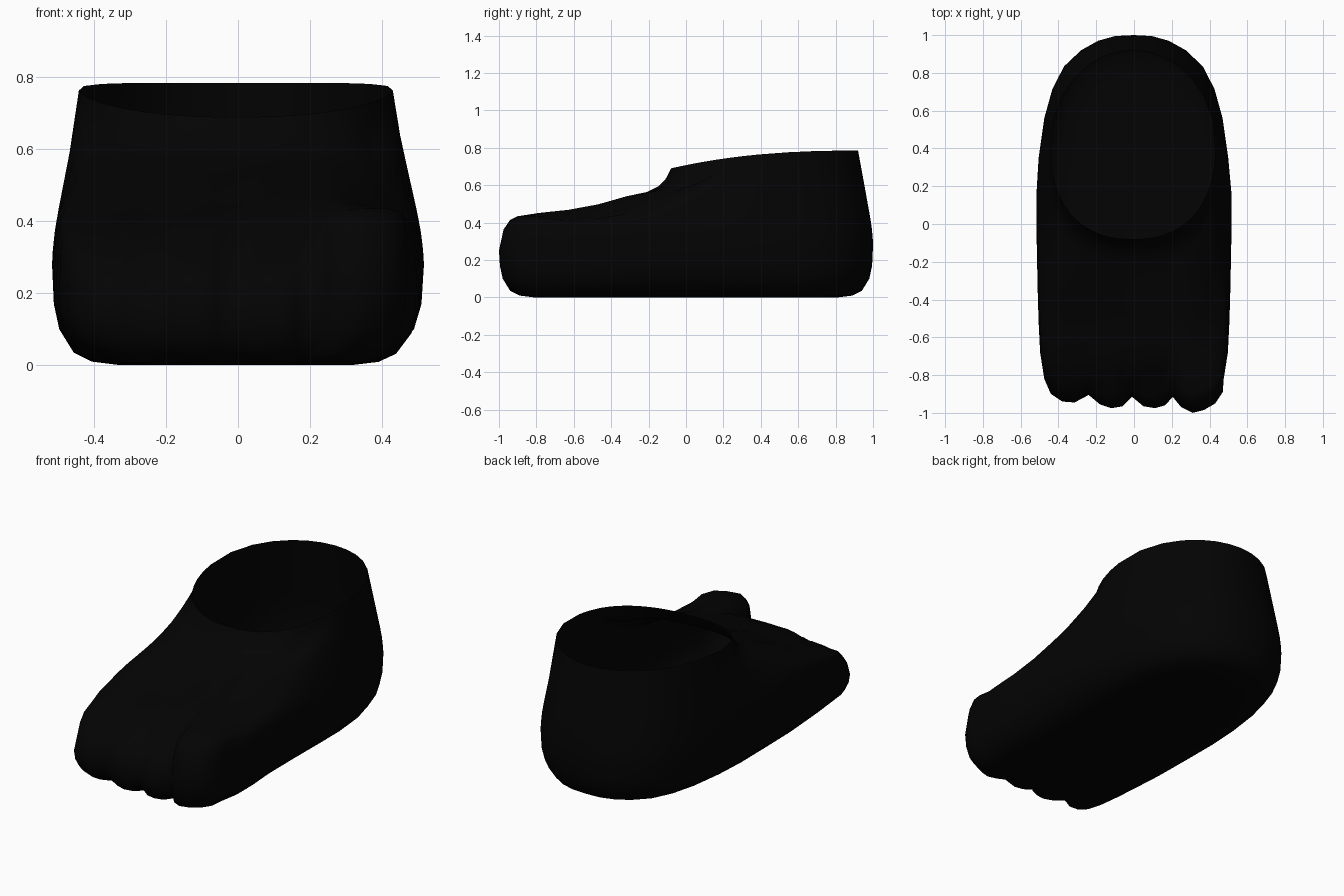
import bpy, bmesh, math

if "Cube" in bpy.data.objects:
    bpy.data.objects.remove(bpy.data.objects["Cube"])

# Widest plan outline, counter-clockwise from the middle of the heel
left = [(0, 1), (-.1, .995), (-.19, .97), (-.28, .92), (-.37, .835), (-.432, .715), (-.475, .56),
        (-.505, .35), (-.517, .15), (-.515, -.1), (-.51, -.35), (-.505, -.52), (-.497, -.68), (-.475, -.82)]
toes = [(-.44, -.9), (-.38, -.94), (-.315, -.945), (-.24, -.905), (-.18, -.955), (-.12, -.975),
        (-.06, -.965), (-.01, -.915), (.05, -.965), (.11, -.975), (.165, -.96), (.205, -.915),
        (.25, -.97), (.31, -1), (.37, -.985), (.43, -.95), (.47, -.89)]
right = [(-x - (.006 if y > .3 else 0), y) for x, y in reversed(left[1:])]
outline = left + toes + right
notches = (-.24, -.01, .205)

# Lower body: (inset, height)
lower = [(.19, 0), (.11, .01), (.06, .035), (.02, .1), (.005, .17)]
# Upper body: (share of the way to the rim, rise toward the toes, rise at side and heel)
upper = [(0, 0, 0), (.025, .25, .08), (.06, .36, .14), (.1, .405, .2), (.22, .45, .32),
         (.38, .49, .46), (.54, .55, .6), (.7, .645, .74), (.85, .71, .87), (.92, .78, .93),
         (.965, .87, .97), (1, 1, 1)]


def smooth(a, b, v):
    t = min(1, max(0, (v - a) / (b - a)))
    return t * t * (3 - 2 * t)


def sculpt(x, y, z, ox):
    """Lower the small toes, slope the instep to both sides and groove between toes."""
    step = (1 - smooth(.15, .25, x)) * smooth(-.66, -.9, y)
    slope = (1 - smooth(-.35, .3, x)) * smooth(-.2, -.75, y)
    inner = smooth(.25, .45, x) * smooth(-.1, -.4, y) * (1 - smooth(-.65, -.88, y))
    groove = sum(math.exp(-((ox - n) / .03) ** 2) for n in notches) * smooth(-.7, -.88, y)
    outer = (1 - smooth(-.45, -.25, x)) * smooth(-.6, -.85, y)
    return z * (1 - .32 * max(step, .55 * slope) - .1 * inner - .08 * groove - .06 * outer)


def rim_point(x, y):
    """Point on the ankle opening that faces an outline point; its front is a little squarer."""
    a = math.atan2((y - .42) / (.58 if y > .42 else 1.4), x / .515)
    c, s = math.cos(a), math.sin(a)
    p = .86 if s < 0 else 1
    rx = math.copysign(abs(c) ** p, c) * .437 - .006
    ry = .42 + .5 * math.copysign(abs(s) ** p, s)
    return rx, ry, .785 - .095 * max(0, .92 - ry) ** 2.4


bm = bmesh.new()
rings = []
for d, z in lower:
    ring = []
    for x, y in outline:
        # Narrower sole under the arch and the outer toes
        arch = smooth(.3, .5, x) * smooth(.5, .1, y) * smooth(-.65, -.3, y)
        outer = smooth(-.3, -.48, x) * smooth(-.3, -.7, y)
        dx = d * (1 + .4 * arch + .3 * outer)
        px, py = x * (1 - dx / .515), y * (1 - d)
        ring.append(bm.verts.new((px, py, sculpt(px, py, z, x))))
    rings.append(ring)
for f, g_front, g_side in upper:
    ring = []
    for x, y in outline:
        rx, ry, rz = rim_point(x, y)
        w = smooth(.15, -.6, y)
        base = .28 - .03 * w
        g = g_side + (g_front - g_side) * w
        px, py = x + (rx - x) * f, y + (ry - y) * f
        ring.append(bm.verts.new((px, py, sculpt(px, py, base + (rz - base) * g, x))))
    rings.append(ring)

# Skin between the rings, flat sole, open ankle
n = len(outline)
for a, b in zip(rings, rings[1:]):
    for i in range(n):
        j = (i + 1) % n
        bm.faces.new((a[i], a[j], b[j], b[i]))
bm.faces.new(list(reversed(rings[0])))
for face in bm.faces:
    face.smooth = True

mesh = bpy.data.meshes.new("foot_shell")
bm.to_mesh(mesh)
bm.free()
foot = bpy.data.objects.new("foot_shell", mesh)
bpy.context.collection.objects.link(foot)

black = bpy.data.materials.new("black")
black.diffuse_color = (.001, .001, .001, 1)
black.use_nodes = True
black.node_tree.nodes["Principled BSDF"].inputs["Base Color"].default_value = black.diffuse_color
mesh.materials.append(black)
